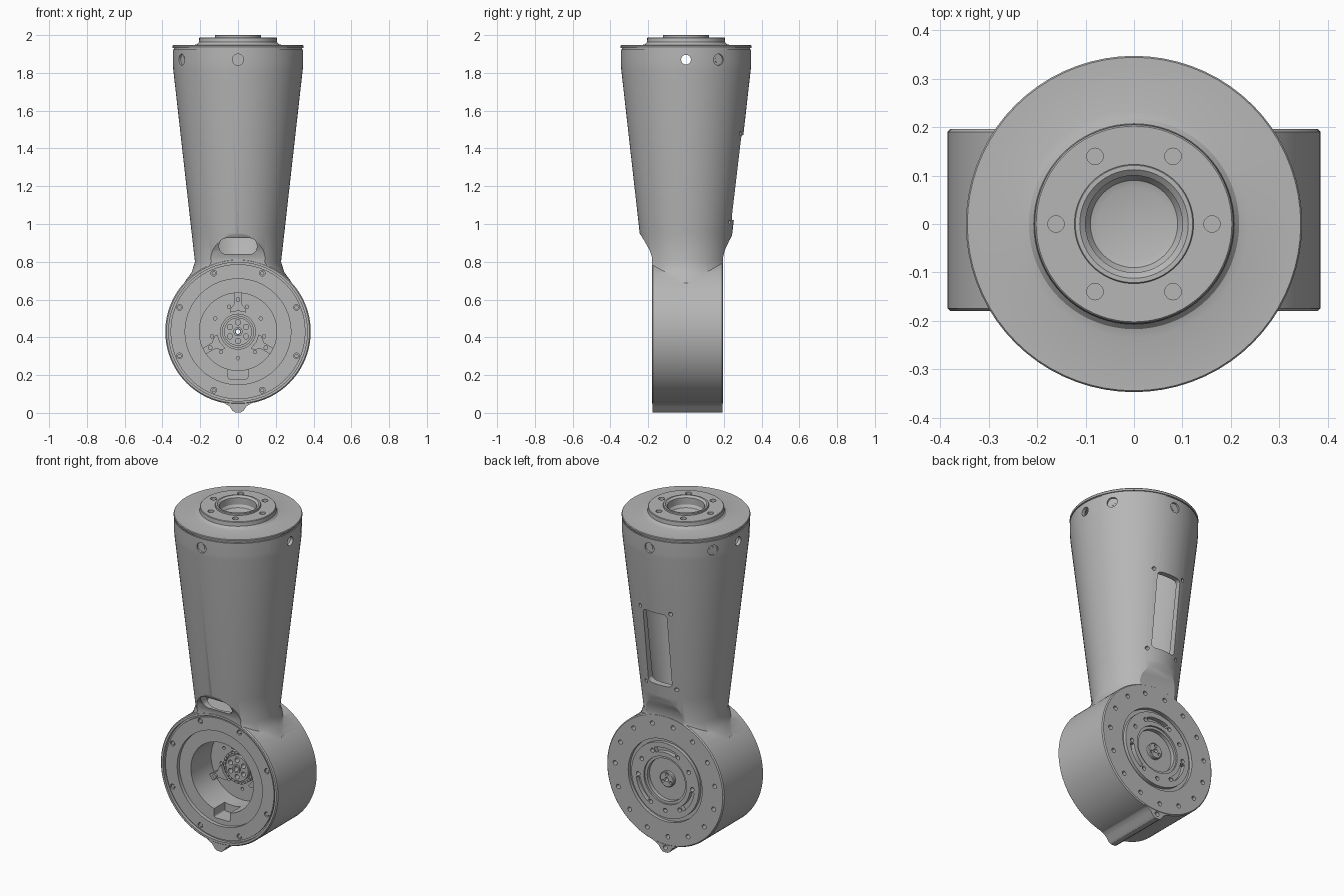
import bpy, bmesh, math
from mathutils import Vector, Matrix

cube = bpy.data.objects.get("Cube")
if cube:
    bpy.data.objects.remove(cube, do_unlink=True)

GREY = (0.47, 0.47, 0.47, 1)
grey = bpy.data.materials.new("machined grey")
grey.use_nodes = True
grey.diffuse_color = GREY
grey.node_tree.nodes["Principled BSDF"].inputs["Base Color"].default_value = GREY

DRUM_Z = 0.43
FRONT, BACK = -0.18, 0.196


def finish(name, bm):
    bmesh.ops.recalc_face_normals(bm, faces=bm.faces)
    mesh = bpy.data.meshes.new(name)
    bm.to_mesh(mesh)
    bm.free()
    mesh.materials.append(grey)
    obj = bpy.data.objects.new(name, mesh)
    bpy.context.collection.objects.link(obj)
    return obj


def lathe(name, profile, drum=False, steps=72):
    """Spin (radius, height) points about z, or about the drum axis."""
    bm = bmesh.new()
    vs = [bm.verts.new((r, 0, h)) for r, h in profile]
    pairs = list(zip(vs, vs[1:]))
    if profile[0][0] > 0:
        pairs.append((vs[-1], vs[0]))
    edges = [bm.edges.new(p) for p in pairs]
    bmesh.ops.spin(bm, geom=vs + edges, cent=(0, 0, 0), axis=(0, 0, 1),
                   angle=math.tau, steps=steps, use_merge=False)
    bmesh.ops.remove_doubles(bm, verts=bm.verts, dist=1e-5)
    if drum:
        bm.transform(Matrix.Translation((0, 0, DRUM_Z)) @ Matrix.Rotation(-math.pi / 2, 4, 'X'))
    return finish(name, bm)


def rod(name, r, start, end, sides=20):
    a, b = Vector(start), Vector(end)
    bm = bmesh.new()
    turn = (b - a).to_track_quat('Z', 'Y').to_matrix().to_4x4()
    bmesh.ops.create_cone(bm, cap_ends=True, segments=sides, radius1=r, radius2=r,
                          depth=(b - a).length, matrix=Matrix.Translation((a + b) / 2) @ turn)
    return finish(name, bm)


def prism(name, points, lo, hi, axis):
    """Extrude a polygon along x (points are y, z) or y (points are x, z)."""
    bm = bmesh.new()
    place = (lambda p: (lo, p[0], p[1])) if axis == 'X' else (lambda p: (p[0], lo, p[1]))
    face = bm.faces.new([bm.verts.new(place(p)) for p in points])
    new = bmesh.ops.extrude_face_region(bm, geom=[face])["geom"]
    shift = Vector((hi - lo, 0, 0)) if axis == 'X' else Vector((0, hi - lo, 0))
    bmesh.ops.translate(bm, verts=[g for g in new if isinstance(g, bmesh.types.BMVert)], vec=shift)
    return finish(name, bm)


def rounded_slot(name, half_width, z0, z1, corner, y0, y1):
    pts = []
    for k in range(4):
        cx = (half_width - corner) * (1 if k in (0, 3) else -1)
        cz = z1 - corner if k < 2 else z0 + corner
        for i in range(7):
            t = math.pi / 2 * (k + i / 6)
            pts.append((cx + corner * math.cos(t), cz + corner * math.sin(t)))
    return prism(name, pts, y0, y1, 'Y')


def on_drum(r, degrees, y):
    t = math.radians(degrees)
    return (r * math.cos(t), y, DRUM_Z + r * math.sin(t))


def boolean(target, parts, operation):
    bm = bmesh.new()
    for p in parts:
        bm.from_mesh(p.data)
        bpy.data.objects.remove(p, do_unlink=True)
    tool = finish("tool", bm)
    mod = target.modifiers.new("boolean", 'BOOLEAN')
    mod.operation, mod.object = operation, tool
    mod.solver, mod.use_self = 'EXACT', len(parts) > 1
    bpy.context.view_layer.update()
    mesh = bpy.data.meshes.new_from_object(
        target.evaluated_get(bpy.context.evaluated_depsgraph_get()))
    target.modifiers.clear()
    target.data = mesh
    bpy.data.objects.remove(tool, do_unlink=True)


# Tapered arm, flattened towards the drum
arm = lathe("arm_housing", [(0, 0.5), (0.3, 0.5), (0.285, 0.69), (0.245, 0.745), (0.228, 0.8),
                            (0.245, 0.95), (0.343, 1.82), (0.345, 1.85), (0.345, 1.925), (0, 1.925)])
side = [(BACK - 0.001, 0.4), (BACK - 0.001, 0.82), (0.205, 0.86), (0.228, 0.91), (0.25, 0.95),
        (0.4, 1.1), (0.4, 2.1), (-0.4, 2.1), (-0.4, 1.1), (-0.245, 0.95), (-0.22, 0.91),
        (-0.192, 0.86), (FRONT + 0.001, 0.82), (FRONT + 0.001, 0.4)]
boolean(arm, [prism("side_shape", side, -0.5, 0.5, 'X')], 'INTERSECT')

# Drum and the nub beneath it
E = 0.006
boolean(arm, [lathe("drum", [(0, FRONT), (0.385 - E, FRONT), (0.385, FRONT + E),
                             (0.385, BACK - E), (0.385 - E, BACK), (0, BACK)], True, 96)], 'UNION')
nub = [(0.12, 0.075), (0.07, 0.05), (0.045, 0.035), (0.03, 0.012), (0.015, 0.002)]
boolean(arm, [prism("nub", nub + [(-x, z) for x, z in reversed(nub)],
                    FRONT + 0.002, BACK - 0.002, 'Y')], 'UNION')

# Hollow inside and stepped recess in the front
boolean(arm, [lathe("hollow", [(0, 0.825), (0.165, 0.825), (0.205, 0.95), (0.32, 1.82),
                               (0.325, 1.85), (0.325, 1.9), (0, 1.9)])], 'DIFFERENCE')
boolean(arm, [lathe("front_recess", [(0, 0.04), (0.205, 0.04), (0.205, -0.15), (0.28, -0.15),
                                     (0.28, -0.172), (0.357, -0.172), (0.357, -0.162),
                                     (0.367, -0.162), (0.367, -0.25), (0, -0.25)], True)], 'DIFFERENCE')

# Cable slot, rear window and recess notch
boolean(arm, [rounded_slot("cable_slot", 0.1, 0.84, 0.925, 0.038, -0.4, -0.05),
              rounded_slot("rear_window", 0.078, 1.02, 1.47, 0.022, 0.1, 0.5),
              rounded_slot("notch", 0.052, 0.18, 0.27, 0.01, -0.155, -0.05)], 'DIFFERENCE')

# Rings and arc slots in the back of the drum
arcs = []
for k in range(3):
    span = [90 + 120 * k - 22 + 5.5 * i for i in range(9)]
    outline = [on_drum(0.192, a, 0) for a in span] + [on_drum(0.165, a, 0) for a in reversed(span)]
    arcs.append(prism("arc_slot", [(p[0], p[2]) for p in outline], BACK - 0.025, 0.3, 'Y'))
boolean(arm, arcs + [
    lathe("back_groove", [(0.222, 0.176), (0.243, 0.176), (0.243, 0.3), (0.222, 0.3)], True),
    lathe("back_recess", [(0, 0.163), (0.125, 0.163), (0.125, 0.186), (0.14, 0.186),
                          (0.14, 0.3), (0, 0.3)], True)], 'DIFFERENCE')

# Bolt holes in both drum faces, the nub and around the window
holes = [rod("nub_hole", 0.014, (0, BACK - 0.04, 0.03), (0, 0.3, 0.03))]
for i in range(15):
    a = 99 + 24 * i
    holes.append(rod("hole", 0.013, on_drum(0.33, a, BACK - 0.03), on_drum(0.33, a, 0.3)))
for k in range(3):
    for da in (-32, 0, 32):
        a = 150 + 120 * k + da
        holes.append(rod("hole", 0.012, on_drum(0.178, a, BACK - 0.025), on_drum(0.178, a, 0.3)))
for i in range(8):
    a = 22.5 + 45 * i
    holes.append(rod("hole", 0.015, on_drum(0.335, a, -0.3), on_drum(0.335, a, -0.155)))
for i in range(9):
    a = 30 + 40 * i
    holes.append(rod("hole", 0.009, on_drum(0.14, a, -0.1), on_drum(0.14, a, 0.06)))
for x in (-0.1, 0.1):
    for z in (1.01, 1.48):
        holes.append(rod("hole", 0.011, (x, 0.15, z), (x, 0.45, z)))
holes.append(rod("axis_hole", 0.012, (0, -0.3, DRUM_Z), (0, 0.3, DRUM_Z)))
boolean(arm, holes, 'DIFFERENCE')

# Radial bolt holes below the cap
bores = [rod("bore", 0.026, (0.2 * s, 0, 1.87), (0.5 * s, 0, 1.87)) for s in (-1, 1)]
for i in range(6):
    t = math.radians(-90 + 60 * i)
    d = Vector((math.cos(t), math.sin(t), 0))
    up = Vector((0, 0, 1.87))
    bores.append(rod("counterbore", 0.03, up + d * 0.333, up + d * 0.5))
    bores.append(rod("bore", 0.016, up + d * 0.25, up + d * 0.335))
boolean(arm, bores, 'DIFFERENCE')

# Top cap with raised hub, ring and cup
cap = lathe("top_cap", [(0, 1.895), (0.32, 1.895), (0.32, 1.92), (0.339, 1.92), (0.339, 1.932),
                        (0.345, 1.932), (0.347, 1.936), (0.347, 1.943), (0.344, 1.947),
                        (0.235, 1.947), (0.217, 1.952), (0.207, 1.963), (0.205, 1.985),
                        (0.202, 1.988), (0.123, 1.988), (0.123, 1.998), (0.121, 2.0),
                        (0.112, 2.0), (0.1, 1.99), (0.1, 1.95), (0.09, 1.935), (0.075, 1.93),
                        (0, 1.93)])
cap_holes = []
for i in range(6):
    t = math.radians(60 * i)
    x, y = 0.161 * math.cos(t), 0.161 * math.sin(t)
    cap_holes.append(rod("hole", 0.017, (x, y, 1.94), (x, y, 2.1)))
boolean(cap, cap_holes, 'DIFFERENCE')

# Drive hubs on the front and back of the drum axis
front_hub = lathe("front_hub", [(0.014, 0.045), (0.095, 0.045), (0.095, 0.0), (0.082, 0.0),
                                (0.082, 0.008), (0.074, 0.008), (0.074, -0.01), (0.024, -0.01),
                                (0.024, -0.018), (0.014, -0.018)], True, 48)
boolean(front_hub, [rod("hole", 0.014, on_drum(0.049, 30 + 60 * i, -0.1),
                        on_drum(0.049, 30 + 60 * i, 0.02)) for i in range(6)], 'DIFFERENCE')
back_hub = lathe("back_hub", [(0.012, 0.155), (0.046, 0.155), (0.046, 0.178),
                              (0.042, 0.182), (0.012, 0.182)], True, 32)
boolean(back_hub, [rod("hole", 0.009, on_drum(0.029, 90 + 120 * i, 0.168),
                       on_drum(0.029, 90 + 120 * i, 0.3)) for i in range(3)], 'DIFFERENCE')
parts = [arm, cap, front_hub, back_hub]

# Small teeth around the front hub
for i in range(24):
    parts.append(rod("hub_tooth", 0.005, on_drum(0.088, 15 * i, -0.005), on_drum(0.088, 15 * i, 0.01), 6))

# Three brackets in the recess, each with a screw
for k in range(3):
    a = 90 + 120 * k
    outline = [on_drum(r, a + da, 0) for r, da in
               ((0.207, -5), (0.207, 5), (0.15, 7), (0.125, 20), (0.11, 22),
                (0.11, 0), (0.11, -22), (0.125, -20), (0.15, -7))]
    parts.append(prism("bracket", [(p[0], p[2]) for p in outline], 0.0, 0.045, 'Y'))
    parts.append(rod("bracket_screw", 0.012, on_drum(0.17, a, -0.012), on_drum(0.17, a, 0.01)))

# Screws in the front rim
for i in range(8):
    a = 22.5 + 45 * i
    parts.append(rod("rim_screw", 0.011, on_drum(0.335, a, -0.168), on_drum(0.335, a, -0.15), 12))

# Smooth shading with sharp machined edges
bpy.ops.object.select_all(action='DESELECT')
for p in parts:
    p.select_set(True)
bpy.context.view_layer.objects.active = arm
bpy.ops.object.shade_smooth_by_angle(angle=math.radians(28))
